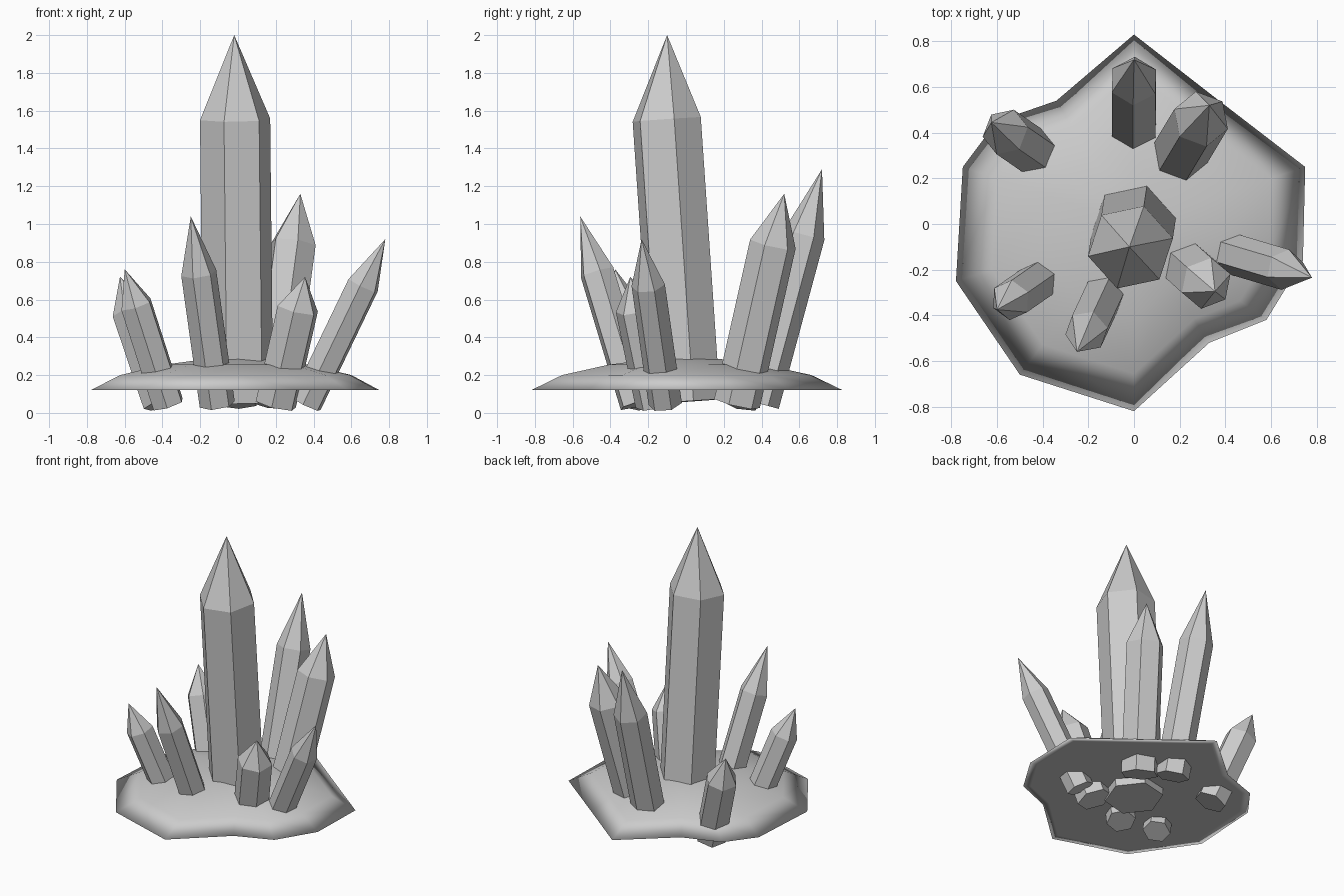
import bpy, bmesh, math
from mathutils import Vector, Matrix

if "Cube" in bpy.data.objects:
    bpy.data.objects.remove(bpy.data.objects["Cube"])

stone = bpy.data.materials.new("pale grey stone")
stone.diffuse_color = (0.6, 0.6, 0.6, 1)
stone.use_nodes = True
stone.node_tree.nodes["Principled BSDF"].inputs["Base Color"].default_value = stone.diffuse_color


def finish(bm, name, smooth):
    bmesh.ops.recalc_face_normals(bm, faces=bm.faces[:])
    for f in bm.faces:
        f.smooth = smooth
    me = bpy.data.meshes.new(name)
    bm.to_mesh(me)
    bm.free()
    me.materials.append(stone)
    ob = bpy.data.objects.new(name, me)
    bpy.context.collection.objects.link(ob)
    return ob


def crystal(name, base, tip, r, frac, phase, shift=(0, 0, 0)):
    """Six-sided prism with a pointed end, running from base to tip."""
    base, tip = Vector(base), Vector(tip)
    shoulder = base.lerp(tip, frac) + Vector(shift)
    axis = (shoulder - base).normalized()
    turn = Vector((0, 0, 1)).rotation_difference(axis).to_matrix()
    bm = bmesh.new()
    rings = []
    for centre in (base, shoulder):
        ring = []
        for i in range(6):
            a = math.radians(phase + 60 * i)
            ring.append(bm.verts.new(centre + turn @ Vector((r * math.cos(a), r * math.sin(a), 0))))
        rings.append(ring)
    point = bm.verts.new(tip)
    low, top = rings
    bm.faces.new(low)
    for i in range(6):
        j = (i + 1) % 6
        bm.faces.new((low[i], low[j], top[j], top[i]))
        bm.faces.new((top[i], top[j], point))
    finish(bm, name, False)


# Crystals: base centre, tip, radius, shoulder position, twist
crystal("main_crystal", (0, 0.0, 0.06), (-0.02, -0.10, 2.0), 0.19, 0.77, 12, (0, -0.025, 0))
crystal("back_crystal", (0, 0.385, 0.05), (0, 0.72, 1.29), 0.11, 0.72, 28)
crystal("back_right_crystal", (0.18, 0.27, 0.05), (0.33, 0.52, 1.16), 0.125, 0.76, 40)
crystal("front_crystal", (-0.11, -0.26, 0.045), (-0.25, -0.56, 1.04), 0.095, 0.70, 10)
crystal("left_front_crystal", (-0.37, -0.215, 0.045), (-0.60, -0.375, 0.76), 0.09, 0.74, 25)
crystal("left_back_crystal", (-0.40, 0.29, 0.05), (-0.625, 0.445, 0.72), 0.105, 0.73, 10)
crystal("right_front_crystal", (0.20, -0.155, 0.045), (0.355, -0.295, 0.72), 0.115, 0.75, 20)
crystal("right_crystal", (0.36, -0.11, 0.048), (0.78, -0.235, 0.92), 0.09, 0.72, 20)

# Rock base: irregular outline, domed top, flat underside
outline = [(0, 0.83), (0.36, 0.55), (0.75, 0.25), (0.74, -0.16), (0.58, -0.42), (0.33, -0.52),
           (0, -0.82), (-0.5, -0.66), (-0.78, -0.25), (-0.75, 0.25), (-0.6, 0.45), (-0.34, 0.54)]
levels = [(0.93, 0.12), (1.0, 0.12), (0.80, 0.2), (0.5, 0.255), (0.22, 0.285)]
bm = bmesh.new()
rings = [[bm.verts.new((x * s, y * s, z)) for x, y in outline] for s, z in levels]
n = len(outline)
for a, b in zip(rings, rings[1:]):
    for i in range(n):
        bm.faces.new((a[i], a[(i + 1) % n], b[(i + 1) % n], b[i]))
bm.faces.new(rings[0])
bm.faces.new(rings[-1])
finish(bm, "rock_base", True)
